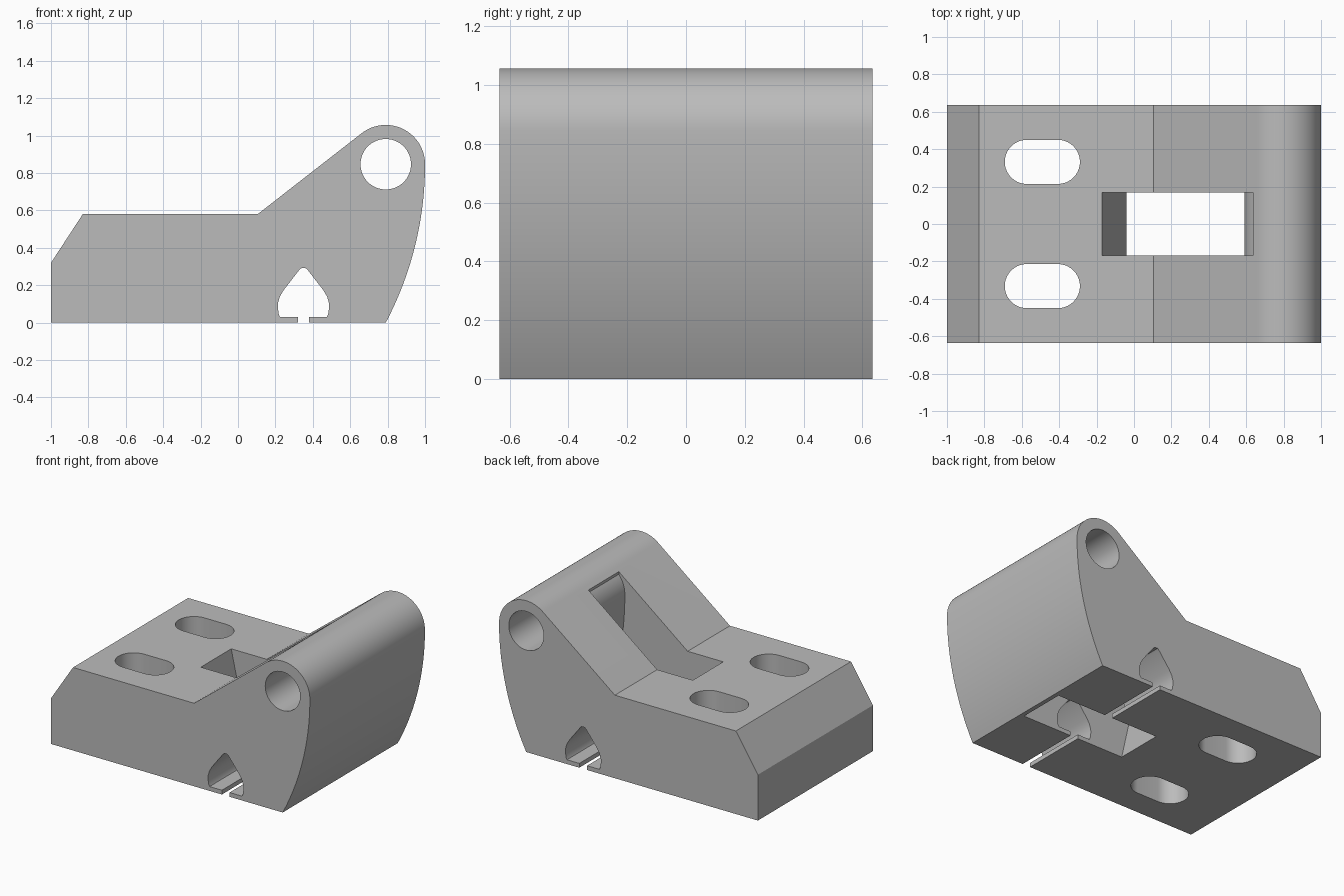
import bpy
import bmesh
from math import cos, sin, radians, sqrt

old = bpy.data.objects.get("Cube")
if old:
    bpy.data.objects.remove(old, do_unlink=True)

GREY = (0.5, 0.5, 0.5, 1)
grey = bpy.data.materials.new("plain grey")
grey.use_nodes = True
grey.diffuse_color = GREY
grey.node_tree.nodes["Principled BSDF"].inputs["Base Color"].default_value = GREY

HALF_DEPTH = 0.635
PIN_X, PIN_Z = 0.79, 0.847


def arc(cx, cz, r, start, end, steps):
    angles = [radians(start + (end - start) * i / steps) for i in range(steps + 1)]
    return [(cx + r * cos(a), cz + r * sin(a)) for a in angles]


def bulge(x_top, x_bottom, steps=24):
    """Arc from pin height to the base, vertical at its top."""
    dx = x_top - x_bottom
    r = (PIN_Z ** 2 + dx ** 2) / (2 * abs(dx))
    side = 1 if dx > 0 else -1
    drops = [PIN_Z * i / steps for i in range(steps + 1)]
    return [(x_top - side * (r - sqrt(r * r - d * d)), PIN_Z - d) for d in drops]


def prism(name, points, low, high, upright=False):
    """Extrude an outline along y, or along z when upright."""
    bm = bmesh.new()
    place = (lambda u, v: (u, v, low)) if upright else (lambda u, v: (u, low, v))
    face = bm.faces.new([bm.verts.new(place(u, v)) for u, v in points])
    out = bmesh.ops.extrude_face_region(bm, geom=[face])
    shift = (0, 0, high - low) if upright else (0, high - low, 0)
    moved = [g for g in out["geom"] if isinstance(g, bmesh.types.BMVert)]
    bmesh.ops.translate(bm, verts=moved, vec=shift)
    bmesh.ops.recalc_face_normals(bm, faces=bm.faces)
    mesh = bpy.data.meshes.new(name)
    bm.to_mesh(mesh)
    bm.free()
    mesh.materials.append(grey)
    obj = bpy.data.objects.new(name, mesh)
    bpy.context.collection.objects.link(obj)
    return obj


# Arrow-shaped channel, open through a thin slit in the base
half_channel = [(0.03, 0), (0.03, 0.03), (0.125, 0.03), (0.132, 0.045),
                (0.137, 0.08), (0.136, 0.105), (0.126, 0.14), (0.105, 0.175),
                (0.02, 0.285), (0.01, 0.292)]
CHANNEL_X = 0.35
channel = [(CHANNEL_X + u, v) for u, v in half_channel]
channel += [(CHANNEL_X - u, v) for u, v in reversed(half_channel)]

# Main block: chamfered foot, sloped shoulder, rounded head and curved back
outline = [(-1, 0), (-1, 0.32), (-0.83, 0.58), (0.105, 0.58)]
outline += arc(PIN_X, PIN_Z, 0.21, 128, 0, 32)
outline += bulge(1.0, 0.79)[1:]
outline += channel
block = prism("hinge_block", outline, -HALF_DEPTH, HALF_DEPTH)

# Pin hole across the head
cutters = [prism("pin_hole_cutter", arc(PIN_X, PIN_Z, 0.135, 0, 354.375, 63), -1, 1)]

# Central window with a leaning end wall and a rounded tongue behind it
window = [(-0.018, -0.1), (-0.331, 1.3), (0.637, 1.3)]
window += arc(PIN_X, PIN_Z, 0.2, 140, 180, 10)
window += bulge(0.59, 0.76)[1:] + [(0.76, -0.1)]
cutters.append(prism("window_cutter", window, -0.168, 0.168))

# Pair of mounting slots
for side in (-1, 1):
    y = side * 0.332
    slot = arc(-0.407, y, 0.118, -90, 90, 20) + arc(-0.573, y, 0.118, 90, 270, 20)
    cutters.append(prism("slot_cutter", slot, -0.5, 1.5, upright=True))

for cutter in cutters:
    cutter.hide_render = True
    cut = block.modifiers.new(cutter.name, "BOOLEAN")
    cut.operation = "DIFFERENCE"
    cut.solver = "EXACT"
    cut.object = cutter

# Bake the cuts and drop the cutters
graph = bpy.context.evaluated_depsgraph_get()
baked = bpy.data.meshes.new_from_object(block.evaluated_get(graph))
block.modifiers.clear()
block.data = baked
for cutter in cutters:
    bpy.data.objects.remove(cutter, do_unlink=True)

bpy.ops.object.select_all(action="DESELECT")
block.select_set(True)
bpy.context.view_layer.objects.active = block
bpy.ops.object.shade_smooth_by_angle(angle=radians(25))
